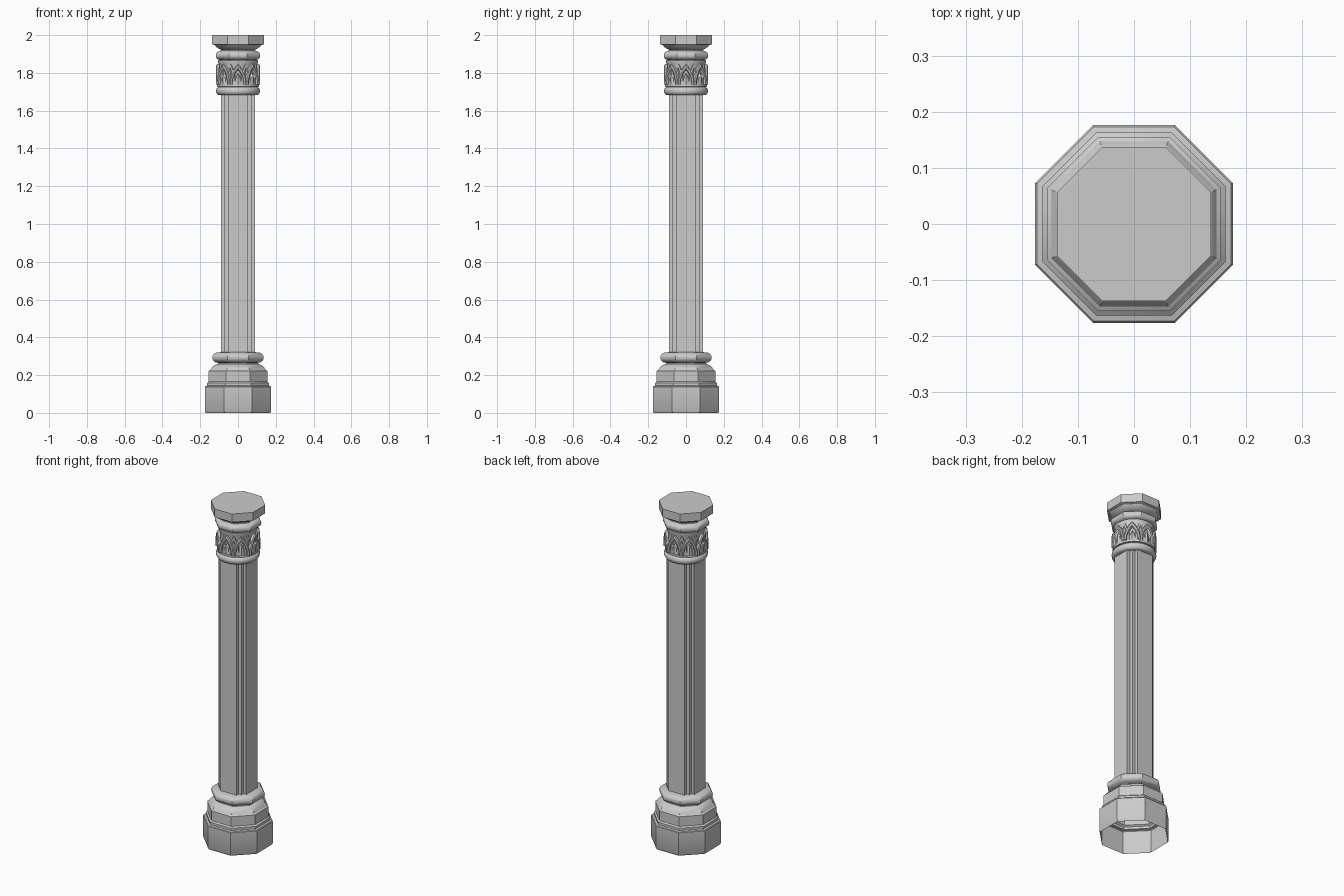
import bpy, bmesh
from math import pi, cos, sin, sqrt, radians

if "Cube" in bpy.data.objects:
    bpy.data.objects.remove(bpy.data.objects["Cube"])


def finish(bm, name, angle=32):
    bmesh.ops.recalc_face_normals(bm, faces=bm.faces)
    mesh = bpy.data.meshes.new(name)
    bm.to_mesh(mesh)
    bm.free()
    ob = bpy.data.objects.new(name, mesh)
    bpy.context.collection.objects.link(ob)
    bpy.ops.object.select_all(action='DESELECT')
    ob.select_set(True)
    bpy.context.view_layer.objects.active = ob
    bpy.ops.object.shade_smooth_by_angle(angle=radians(angle))
    return ob


def stack(name, profile, sides=8, cap_top=False):
    """Sweep (half width across flats, z) points round the vertical axis."""
    bm = bmesh.new()
    rings = []
    for r, z in profile:
        rad = r / cos(pi / sides)
        rings.append([bm.verts.new((rad * cos((2 * i + 1) * pi / sides),
                                    rad * sin((2 * i + 1) * pi / sides), z))
                      for i in range(sides)])
    for a, b in zip(rings, rings[1:]):
        for i in range(sides):
            j = (i + 1) % sides
            bm.faces.new((a[i], a[j], b[j], b[i]))
    if cap_top:
        bm.faces.new(rings[-1])
    return finish(bm, name)


def roll(r_in, r_out, z0, z1, n=8):
    """Half-round moulding profile from z0 up to z1."""
    zc, h = (z0 + z1) / 2, (z1 - z0) / 2
    return [(r_in + (r_out - r_in) * cos(-pi / 2 + pi * i / n),
             zc + h * sin(-pi / 2 + pi * i / n)) for i in range(n + 1)]


def ogive(w, h, n=7):
    """Pointed arch outline from left foot over the apex to right foot."""
    c = (h * h - w * w) / (2 * w)
    half = []
    for i in range(n + 1):
        z = h * i / n
        half.append((sqrt((w + c) ** 2 - z * z) - c, z))
    return [(-x, z) for x, z in half] + [(x, z) for x, z in half[-2::-1]]


def arches(name, sections, z0, start):
    """Eight arch reliefs; sections are (half width, height, depth)."""
    bm = bmesh.new()
    for k in range(8):
        a = start + k * pi / 4
        loops = [[bm.verts.new((d * cos(a) - x * sin(a),
                                d * sin(a) + x * cos(a), z0 + z))
                  for x, z in ogive(w, h)] for w, h, d in sections]
        for p, q in zip(loops, loops[1:]):
            for i in range(len(p) - 1):
                bm.faces.new((p[i], p[i + 1], q[i + 1], q[i]))
    return finish(bm, name)


# Stepped octagonal plinth, open underneath
stack("plinth", [(0.171, 0.0), (0.176, 0.01), (0.176, 0.137), (0.173, 0.141),
                 (0.163, 0.144), (0.163, 0.158), (0.155, 0.165),
                 (0.155, 0.222), (0.147, 0.227)])

# Base mouldings: swelling curve, neck and roll
stack("base_moulding", [(0.147, 0.227), (0.141, 0.237), (0.132, 0.247),
                        (0.12, 0.255), (0.108, 0.259), (0.105, 0.264)]
      + roll(0.108, 0.136, 0.266, 0.32) + [(0.085, 0.322)])

# Square shaft with stepped notches along its corners
corner = [(0.09, 0.052), (0.071, 0.052), (0.071, 0.071),
          (0.052, 0.071), (0.052, 0.09)]
section = []
for k in range(4):
    c, s = round(cos(k * pi / 2)), round(sin(k * pi / 2))
    section += [(x * c - y * s, x * s + y * c) for x, y in corner]
bm = bmesh.new()
low = [bm.verts.new((x, y, 0.315)) for x, y in section]
high = [bm.verts.new((x, y, 1.69)) for x, y in section]
for i in range(len(section)):
    j = (i + 1) % len(section)
    bm.faces.new((low[i], low[j], high[j], high[i]))
finish(bm, "shaft")

# Capital: neck ring, bell, upper roll and abacus
stack("neck_ring", [(0.085, 1.682)] + roll(0.1, 0.117, 1.683, 1.725)
      + [(0.112, 1.727), (0.112, 1.738), (0.1, 1.742)], sides=32)
stack("bell", [(0.1, 1.74), (0.098, 1.80), (0.099, 1.84), (0.106, 1.856),
               (0.106, 1.866), (0.094, 1.872)], sides=32)
stack("upper_roll", [(0.09, 1.866)] + roll(0.098, 0.118, 1.87, 1.914)
      + [(0.092, 1.918), (0.09, 1.924)])
stack("abacus", [(0.09, 1.922), (0.102, 1.928), (0.114, 1.936),
                 (0.122, 1.946), (0.137, 1.951), (0.137, 2.0)], cap_top=True)

# Ring of pointed arches, with lower leaves between them
arches("capital_arches", [(0.046, 0.108, 0.095), (0.046, 0.108, 0.111),
                          (0.041, 0.100, 0.116), (0.033, 0.086, 0.114),
                          (0.028, 0.078, 0.101)], 1.738, 0)
arches("capital_inner_leaves", [(0.019, 0.062, 0.098), (0.016, 0.056, 0.107),
                                (0.0005, 0.05, 0.112)], 1.738, 0)
arches("capital_corner_leaves", [(0.03, 0.112, 0.095), (0.027, 0.108, 0.106),
                                 (0.018, 0.09, 0.108), (0.0005, 0.085, 0.104)],
       1.738, pi / 8)
